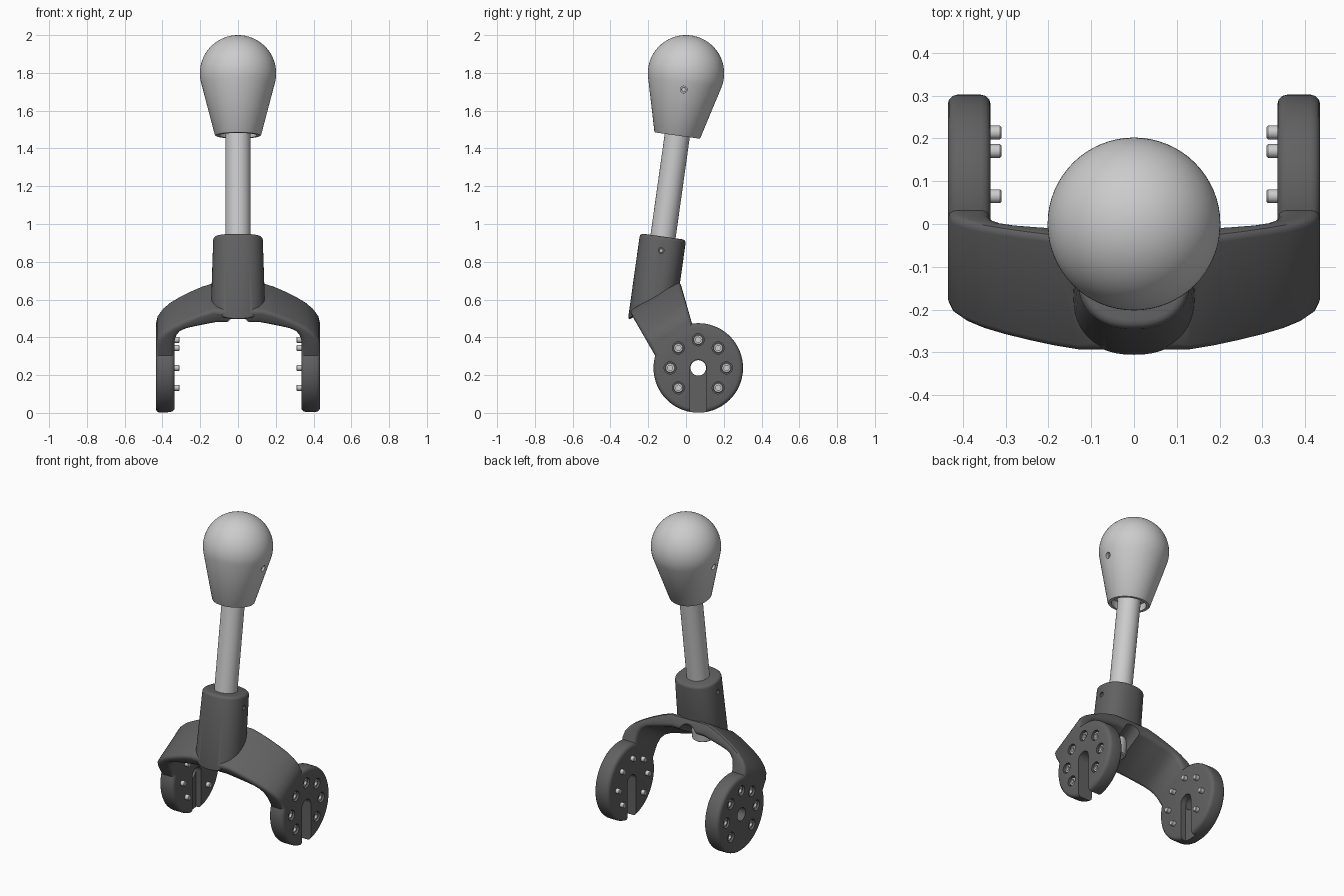
import bpy, bmesh, math
from mathutils import Vector

if "Cube" in bpy.data.objects:
    bpy.data.objects.remove(bpy.data.objects["Cube"])

TILT = math.radians(8)
AXIS = Vector((0, math.sin(TILT), math.cos(TILT)))     # lever axis
ACROSS = Vector((0, math.cos(TILT), -math.sin(TILT)))
BALL = Vector((0, 0, 1.798))
FRONT = Vector((0, -0.3, 0.54))                        # front top edge of bridge
UP = Vector((0, -0.5, 0.866))                          # direction of the arms
DEEP = Vector((0, 0.866, 0.5))                         # direction of bridge depth
HUB = (0.065, 0.238)                                   # disc centre (y, z)

dark = bpy.data.materials.new("dark_grey")
dark.diffuse_color = (0.12, 0.12, 0.12, 1)
dark.use_nodes = True
dark.node_tree.nodes["Principled BSDF"].inputs["Base Color"].default_value = dark.diffuse_color


def finish(name, bm):
    bmesh.ops.remove_doubles(bm, verts=bm.verts, dist=1e-5)
    bmesh.ops.recalc_face_normals(bm, faces=bm.faces)
    me = bpy.data.meshes.new(name)
    bm.to_mesh(me)
    bm.free()
    ob = bpy.data.objects.new(name, me)
    bpy.context.collection.objects.link(ob)
    return ob


def activate(ob):
    bpy.ops.object.select_all(action='DESELECT')
    ob.select_set(True)
    bpy.context.view_layer.objects.active = ob


def smooth(ob, angle=35):
    activate(ob)
    bpy.ops.object.shade_smooth_by_angle(angle=math.radians(angle))


def bevel(ob, width, segments=3, angle=40):
    m = ob.modifiers.new("round", 'BEVEL')
    m.width, m.segments = width, segments
    m.limit_method, m.angle_limit = 'ANGLE', math.radians(angle)
    activate(ob)
    bpy.ops.object.modifier_apply(modifier=m.name)
    return ob


def boolean(ob, other, op):
    m = ob.modifiers.new("bool", 'BOOLEAN')
    m.operation, m.solver, m.object = op, 'EXACT', other
    activate(ob)
    bpy.ops.object.modifier_apply(modifier=m.name)
    bpy.data.objects.remove(other)


def loft(name, rings):
    bm = bmesh.new()
    vs = [[bm.verts.new(p) for p in r] for r in rings]
    n = len(rings[0])
    for a, b in zip(vs, vs[1:]):
        for i in range(n):
            j = (i + 1) % n
            bm.faces.new((a[i], a[j], b[j], b[i]))
    bm.faces.new(vs[0])
    bm.faces.new(vs[-1])
    return finish(name, bm)


def lathe(name, profile, origin, axis, n=32):
    # profile is (radius, distance along axis)
    q = Vector(axis).to_track_quat('Z', 'Y')
    rings = [[Vector(origin) + q @ Vector((max(r, 1e-4) * math.cos(2 * math.pi * i / n),
              max(r, 1e-4) * math.sin(2 * math.pi * i / n), t)) for i in range(n)]
             for r, t in profile]
    return loft(name, rings)


def prism(name, outline, x0, x1):
    return loft(name, [[(x, y, z) for y, z in outline] for x in (x0, x1)])


def arc(r, a0, a1, n):
    return [(HUB[0] + r * math.cos(math.radians(a0 + (a1 - a0) * i / n)),
             HUB[1] + r * math.sin(math.radians(a0 + (a1 - a0) * i / n))) for i in range(n + 1)]


# arched bridge with both arms
outer = [(.434, -.34), (.434, -.21), (.425, -.175), (.4, -.14), (.36, -.106),
         (.31, -.076), (.25, -.046), (.19, -.02), (.13, 0)]
inner = [(.337, -.34), (.337, -.22), (.335, -.19), (.325, -.155), (.305, -.13),
         (.275, -.114), (.23, -.102), (.17, -.088), (.11, -.075)]
outer += [(-x, w) for x, w in reversed(outer)]
inner += [(-x, w) for x, w in reversed(inner)]


def bridge_point(p, back):
    x, w = p
    return FRONT + Vector((x, 0, 0)) + UP * w + DEEP * ((.31 + .25 * w) if back else 0)


yoke = loft("yoke", [[bridge_point(o, 0), bridge_point(o, 1), bridge_point(i, 1), bridge_point(i, 0)]
                     for o, i in zip(outer, inner)])
bevel(yoke, .02)

# discs at the ends of the arms
for s in (1, -1):
    disc = prism("disc", arc(.237, 0, 360, 72)[:-1], s * .335, s * .435)
    boolean(yoke, bevel(disc, .022), 'UNION')

# collar, running down the lever axis into the bridge
top, bottom = [], []
for i in range(48):
    a = 2 * math.pi * i / 48
    c, s = math.cos(a), math.sin(a)
    c, s = (math.copysign(abs(v) ** .86, v) for v in (c, s))
    side = BALL + ACROSS * (.123 * s)
    top.append(side + Vector((.131 * c, 0, 0)) - AXIS * .873)
    t = (-.04 - (side - FRONT).dot(UP)) / AXIS.dot(UP)
    bottom.append(side + Vector((.143 * c, 0, 0)) + AXIS * t)
boolean(yoke, bevel(loft("collar", [top, bottom]), .018), 'UNION')

# slots, hub hole and notch under the bridge
slot = arc(.044, 0, 180, 20) + [(HUB[0] - .044, -.1), (HUB[0] + .044, -.1)]
boolean(yoke, prism("cut", slot, .3, .5), 'DIFFERENCE')
boolean(yoke, prism("cut", slot, -.37, -.3), 'DIFFERENCE')
boolean(yoke, lathe("cut", [(.041, 0), (.041, .2)], (-.5, *HUB), (1, 0, 0)), 'DIFFERENCE')
boolean(yoke, lathe("cut", [(.06, -.1), (.06, .5)], FRONT - UP * .095, DEEP), 'DIFFERENCE')

# disc screws in their recesses
screw = [(0, .31), (.013, .31), (.016, .313), (.016, .4), (.026, .4), (.026, .424),
         (.023, .427), (.014, .427), (.014, .412), (0, .412)]
for s, label in ((1, "right"), (-1, "left")):
    for k in range(7):
        a = math.radians(-45 + 45 * k)
        at = (0, HUB[0] + .149 * math.cos(a), HUB[1] + .149 * math.sin(a))
        boolean(yoke, lathe("cut", [(.032, .406), (.032, .5)], at, (s, 0, 0), 24), 'DIFFERENCE')
        smooth(lathe(f"disc_screw_{label}_{k + 1}", screw, at, (s, 0, 0), 20))

# shaft
smooth(lathe("shaft", [(0, -1.29), (.06, -1.29), (.067, -1.283), (.067, -.2), (0, -.2)], BALL, AXIS, 48))

# knob: ball running into a tapered skirt with a hollow underside
R = .202
profile = [(0, -.29), (.1, -.29), (.1, -.333), (.118, -.333), (.123, -.328)]
profile += [(R * math.cos(math.radians(a)), R * math.sin(math.radians(a)))
            for a in [-14.8 + 104.8 * i / 24 for i in range(25)]]
knob = lathe("knob", profile, BALL, AXIS, 64)

# grub screws on both sides of the knob and the collar
for s, label in ((1, "right"), (-1, "left")):
    for part, body, dist, r, face in (("knob", knob, .087, .018, .178), ("collar", yoke, .948, .015, .131)):
        at = BALL - AXIS * dist
        boolean(body, lathe("cut", [(r, face - .025), (r, face + .1)], at, (s, 0, 0), 24), 'DIFFERENCE')
        smooth(lathe(f"{part}_grub_screw_{label}",
                     [(0, face - .04), (r - .003, face - .04), (r - .003, face - .008),
                      (r * .45, face - .008), (r * .45, face - .02), (0, face - .02)], at, (s, 0, 0), 24))

smooth(knob)
smooth(yoke)
yoke.data.materials.clear()
yoke.data.materials.append(dark)
